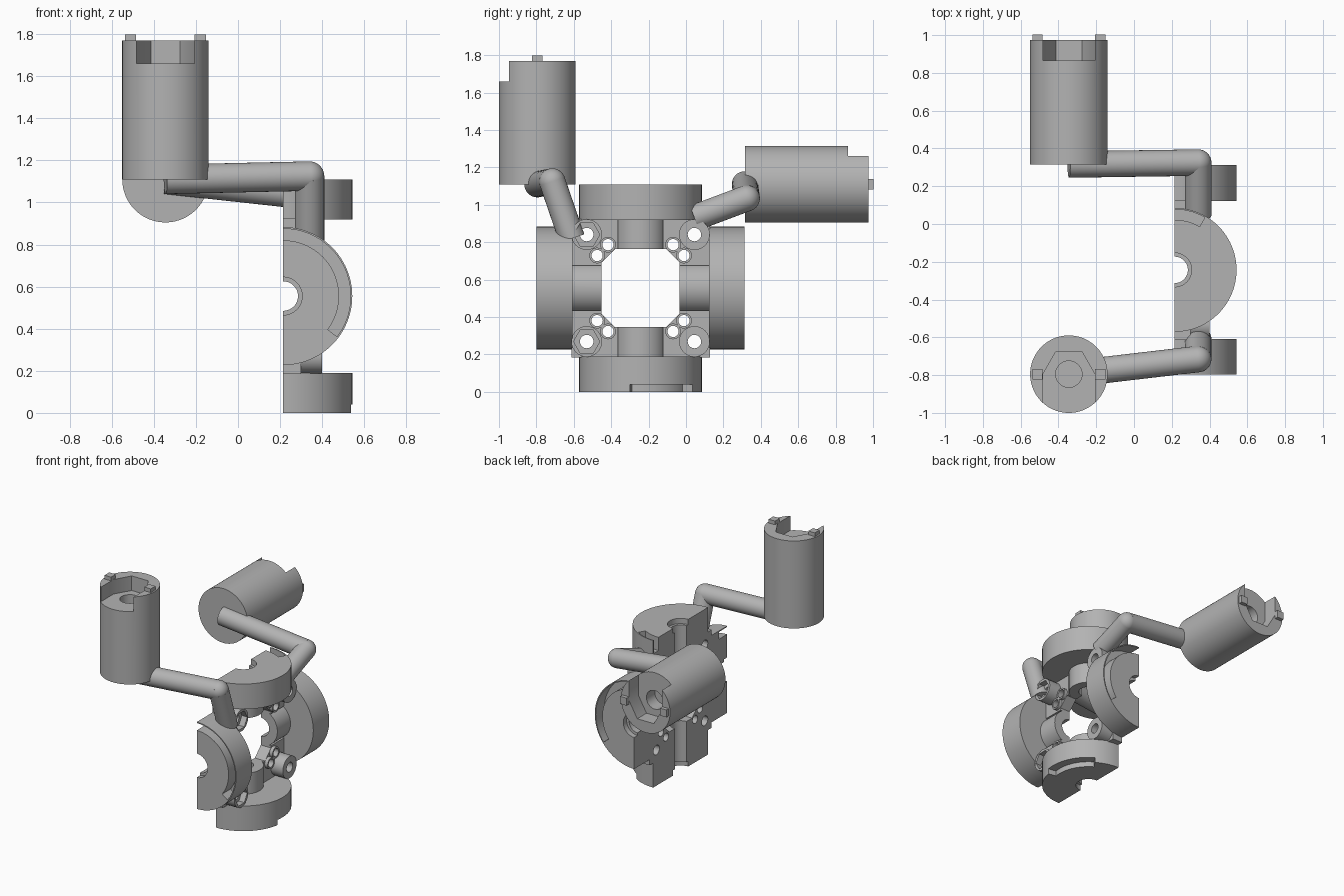
import bpy, bmesh, math
from mathutils import Matrix, Vector

if "Cube" in bpy.data.objects:
    bpy.data.objects.remove(bpy.data.objects["Cube"])

grey = bpy.data.materials.new("plain_grey")
grey.diffuse_color = (0.45, 0.45, 0.45, 1)
grey.use_nodes = True
grey.node_tree.nodes["Principled BSDF"].inputs["Base Color"].default_value = grey.diffuse_color
CUT_X, CY, CZ = 0.215, -0.243, 0.555      # flat cut plane and hub centre
HUB = Matrix.Translation((CUT_X, CY, CZ))


def add(name, bm):
    bmesh.ops.recalc_face_normals(bm, faces=bm.faces)
    me = bpy.data.meshes.new(name)
    bm.to_mesh(me)
    bm.free()
    me.materials.append(grey)
    ob = bpy.data.objects.new(name, me)
    bpy.context.collection.objects.link(ob)
    return ob


def prism(name, pts, z0, z1):
    """Outline in xy, extruded from z0 to z1."""
    bm = bmesh.new()
    f = bm.faces.new([bm.verts.new((x, y, z0)) for x, y in pts])
    r = bmesh.ops.extrude_face_region(bm, geom=[f])
    verts = [v for v in r["geom"] if isinstance(v, bmesh.types.BMVert)]
    bmesh.ops.translate(bm, verts=verts, vec=(0, 0, z1 - z0))
    return add(name, bm)


def arc(r, a0, a1, n):
    return [(r * math.cos(math.radians(a0 + (a1 - a0) * i / n)),
             r * math.sin(math.radians(a0 + (a1 - a0) * i / n))) for i in range(n + 1)]


def cyl(name, r, z0, z1, n=64, x=0, y=0):
    return prism(name, [(x + px, y + py) for px, py in arc(r, 0, 360, n)[:-1]], z0, z1)


def box(name, x0, x1, y0, y1, z0, z1):
    return prism(name, [(x0, y0), (x1, y0), (x1, y1), (x0, y1)], z0, z1)


def combine(ob, parts, op="DIFFERENCE"):
    for p in parts:
        m = ob.modifiers.new("cut", "BOOLEAN")
        m.operation, m.solver, m.object = op, "EXACT", p
    bpy.context.view_layer.update()
    me = bpy.data.meshes.new_from_object(ob.evaluated_get(bpy.context.evaluated_depsgraph_get()))
    ob.modifiers.clear()
    ob.data = me
    for p in parts:
        bpy.data.objects.remove(p)


def finish(ob, mat):
    ob.data.transform(mat)
    bpy.ops.object.select_all(action="DESELECT")
    ob.select_set(True)
    bpy.context.view_layer.objects.active = ob
    bpy.ops.object.shade_smooth_by_angle(angle=math.radians(30))


# Four half discs with collars, bores and arc grooves around the hub
for side, turn, a0, a1, r_out, depth in (
        ("top", 0, 60, 90, 0.32, 0.1), ("front", 90, -37, 90, 0.32, 0.1),
        ("bottom", 180, -58, 10, 0.36, 0.04), ("back", -90, -90, 37, 0.32, 0.1)):
    disc = cyl(side + "_disc", 0.328, 0.365, 0.555, 96)
    combine(disc, [cyl("collar", 0.138, 0.208, 0.4)], "UNION")
    e = 3 if a1 == 90 else 0
    s = 3 if a0 == -90 else 0
    groove = arc(0.265, a0 - s, a1 + e, 32) + arc(r_out, a1 + e, a0 - s, 32)
    combine(disc, [cyl("bore", 0.07, 0.1, 0.7), cyl("counterbore", 0.09, 0.515, 0.7),
                   prism("groove", groove, 0.555 - depth, 0.7),
                   box("half", -1, 0, -1, 1, -1, 1)])
    finish(disc, HUB @ Matrix.Rotation(math.radians(turn), 4, "X"))

# Corner blocks with screw bosses: local x,y,z become world y,z,x
AXES = Matrix(((0, 0, 1, 0), (1, 0, 0, 0), (0, 1, 0, 0), (0, 0, 0, 1)))
for sy, sz in ((1, 1), (-1, 1), (-1, -1), (1, -1)):
    pts = [(0.12, 0.37), (0.37, 0.37), (0.37, 0.12), (0.208, 0.12),
           (0.208, 0.137), (0.137, 0.208), (0.12, 0.208)]
    block = prism("corner_block", [(sy * a, sz * b) for a, b in pts], 0, 0.085)
    cx, cz = sy * 0.288, sz * 0.286
    combine(block, [cyl("boss", 0.082, 0.02, 0.185, 48, cx, cz)]
            + [cyl("screw_boss", 0.042, 0.02, 0.11, 32, sy * a, sz * b)
               for a, b in ((0.232, 0.174), (0.174, 0.232))], "UNION")
    holes = [cyl("screw_hole", 0.036, -0.1, 0.4, 32, cx, cz)]
    holes += [cyl("pin_hole", 0.03, -0.1, 0.4, 32, sy * a, sz * b)
              for a, b in ((0.232, 0.174), (0.174, 0.232))]
    if sy < 0:
        holes.append(cyl("nut_pocket", 0.07, 0.14, 0.4, 6, cx, cz))
    combine(block, holes)
    finish(block, HUB @ AXES)


# Bent tube arms
def tube(name, a, b, r=0.07):
    a, b = Vector(a), Vector(b)
    ob = cyl(name, r, 0, (b - a).length, 48)
    finish(ob, Matrix.Translation(a) @ (b - a).to_track_quat("Z", "Y").to_matrix().to_4x4())


def elbow(name, p, r=0.07):
    bm = bmesh.new()
    bmesh.ops.create_uvsphere(bm, u_segments=32, v_segments=16, radius=r)
    finish(add(name, bm), Matrix.Translation(p))


for side, base, bend, tip in (
        ("front", (0.34, -0.61, 0.82), (0.34, -0.715, 1.125), (-0.345, -0.795, 1.11)),
        ("back", (0.34, 0.045, 0.93), (0.34, 0.325, 1.035), (-0.345, 0.315, 1.11))):
    tube(side + "_lower_tube", base, bend)
    tube(side + "_upper_tube", tip, bend)
    elbow(side + "_elbow", bend)

# Two cans with an open hexagonal pocket and two locating tabs
for side, pos, turn in (("front", (-0.345, -0.795, 1.11), 0),
                        ("back", (-0.345, 0.315, 1.11), -90)):
    can = cyl(side + "_can", 0.205, 0, 0.66, 96)
    pocket = [(-0.1375, -0.3), (0.1375, -0.3), (0.1375, 0),
              (0.069, 0.119), (-0.069, 0.119), (-0.1375, 0)]
    combine(can, [prism("pocket", pocket, 0.55, 0.8), cyl("dimple", 0.07, 0.45, 0.6, 48)])
    place = Matrix.Translation(pos) @ Matrix.Rotation(math.radians(turn), 4, "X")
    finish(can, place)
    for s in (-1, 1):
        x0, x1 = sorted((s * 0.139, s * 0.193))
        finish(box(side + "_can_tab", x0, x1, -0.028, 0.028, 0.62, 0.688), place)
